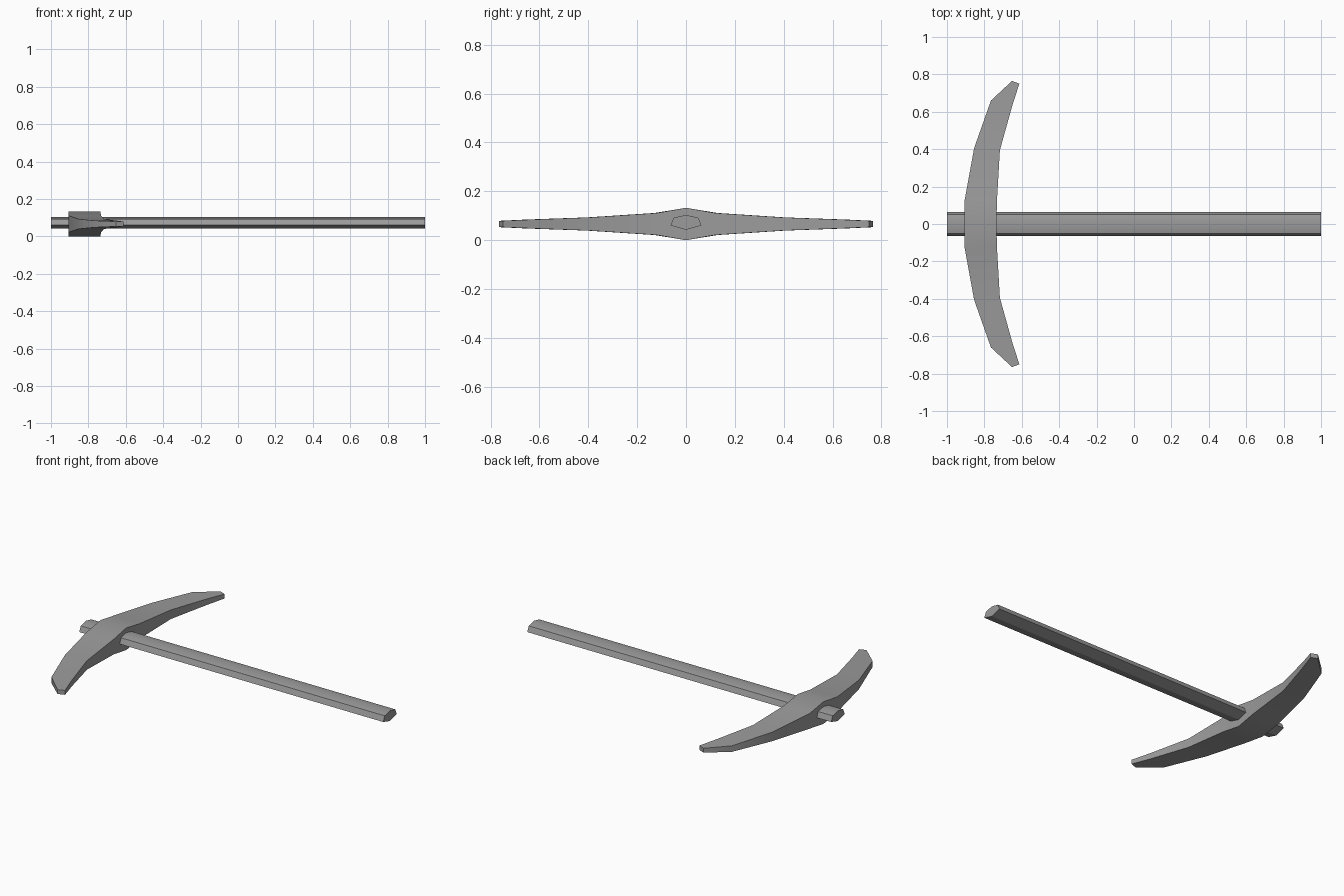
import bpy
import bmesh
from math import radians

cube = bpy.data.objects.get("Cube")
if cube:
    bpy.data.objects.remove(cube)

GREY = (0.33, 0.33, 0.33, 1.0)
steel = bpy.data.materials.new("mid_grey")
steel.use_nodes = True
steel.diffuse_color = GREY
steel.node_tree.nodes["Principled BSDF"].inputs["Base Color"].default_value = GREY


def loft(name, rings):
    """Skin a row of matching closed rings and cap both ends."""
    bm = bmesh.new()
    rows = [[bm.verts.new(p) for p in ring] for ring in rings]
    n = len(rows[0])
    for a, b in zip(rows, rows[1:]):
        for i in range(n):
            j = (i + 1) % n
            bm.faces.new((a[i], a[j], b[j], b[i]))
    bm.faces.new(rows[0])
    bm.faces.new(rows[-1])
    bmesh.ops.recalc_face_normals(bm, faces=bm.faces)
    mesh = bpy.data.meshes.new(name)
    bm.to_mesh(mesh)
    bm.free()
    mesh.materials.append(steel)
    obj = bpy.data.objects.new(name, mesh)
    bpy.context.collection.objects.link(obj)
    bpy.ops.object.select_all(action='DESELECT')
    obj.select_set(True)
    bpy.context.view_layer.objects.active = obj
    bpy.ops.object.shade_smooth_by_angle(angle=radians(30))
    return obj


# Handle: six-sided bar with a low crown and a keel underneath
section = [(0, 0.103), (0.05, 0.092), (0.063, 0.06),
           (0, 0.042), (-0.063, 0.06), (-0.05, 0.092)]
loft("handle", [[(x, y, z) for y, z in section] for x in (-1, 1)])

# Pick head: outer x, outer y, inner x, inner y, half thickness
MID = 0.066
half = [(-0.905, 0.13, -0.733, 0.12, 0.045),
        (-0.855, 0.405, -0.717, 0.395, 0.027),
        (-0.765, 0.66, -0.65, 0.635, 0.018),
        (-0.652, 0.765, -0.613, 0.75, 0.013)]
centre = (-0.905, 0, -0.735, 0, 0.066)
mirrored = [(xo, -yo, xi, -yi, h) for xo, yo, xi, yi, h in reversed(half)]
loft("pick_head", [[(xo, yo, MID - h), (xi, yi, MID - h),
                    (xi, yi, MID + h), (xo, yo, MID + h)]
                   for xo, yo, xi, yi, h in mirrored + [centre] + half])
